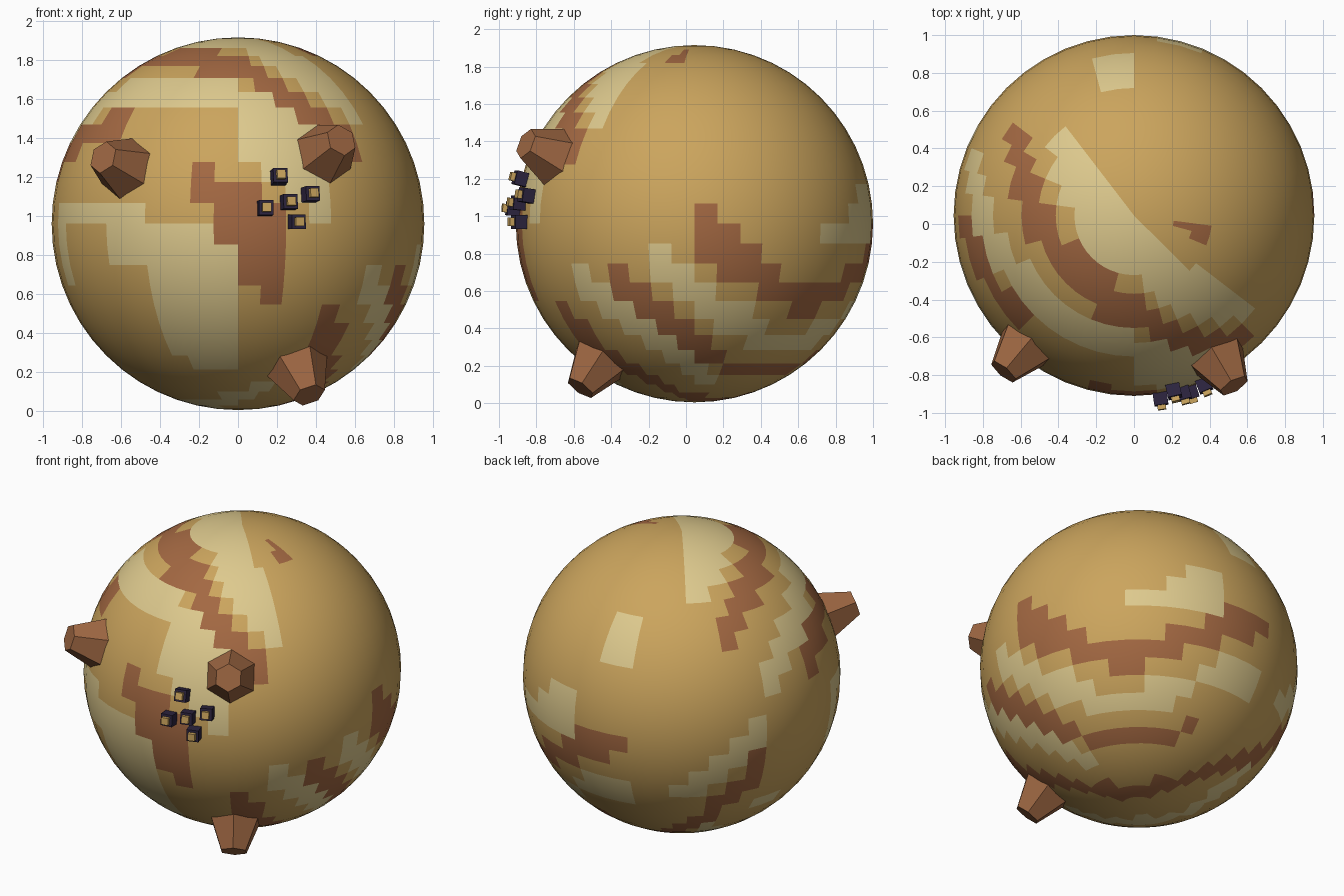
import bpy, bmesh, math
from mathutils import Vector

cube = bpy.data.objects.get("Cube")
if cube:
    bpy.data.objects.remove(cube, do_unlink=True)

RADIUS, SEGMENTS, RINGS = 0.955, 48, 28
CENTRE = Vector((0, 0.045, 0.96))


def material(name, colour):
    mat = bpy.data.materials.new(name)
    mat.use_nodes = True
    mat.diffuse_color = (*colour, 1)
    mat.node_tree.nodes["Principled BSDF"].inputs["Base Color"].default_value = (*colour, 1)
    return mat


tan = material("tan", (0.60, 0.375, 0.11))
cream = material("cream", (0.73, 0.59, 0.27))
brown = material("brown", (0.37, 0.14, 0.055))
rock = material("rock_brown", (0.34, 0.135, 0.055))
navy = material("dark_purple", (0.026, 0.018, 0.05))
TAN, CREAM, BROWN = range(3)

# Painted bands: (column, lower ring edge, upper ring edge), interpolated between points.
# Columns run from the front towards +x, rings count from the equator.
paint = {}


def band(colour, *points):
    for (c0, low0, high0), (c1, low1, high1) in zip(points, points[1:]):
        for column in range(c0, c1):
            t = (column + 0.5 - c0) / (c1 - c0)
            low, high = low0 + (low1 - low0) * t, high0 + (high1 - high0) * t
            for ring in range(-RINGS // 2, RINGS // 2):
                if low <= ring + 0.5 <= high:
                    paint[column % SEGMENTS, ring] = colour


# Upper bands
band(CREAM, (-19, 8, 14), (-16, 9, 14), (-13, 10.5, 14), (-8, 11, 14), (-2, 11, 14),
     (1, 10.5, 14), (3, 8.5, 14), (6, 5.5, 14))
band(CREAM, (6, 5, 10), (7, 5, 10))
band(BROWN, (-17, 5, 6.5), (-14, 7.3, 9.3), (-10, 8.5, 10.3), (-5, 9, 11), (0, 8, 10),
     (3, 5.5, 8), (6, 2, 4.5))
band(CREAM, (-15, 2, 4), (-12, 4, 6), (-8, 6, 8), (-4, 6, 8), (0, 5.5, 7.5))
band(CREAM, (0, 3, 7), (1, 3, 7), (2, 1.5, 6), (3, 0, 5), (4, 0, 4))
band(BROWN, (-12, 2, 4), (-9, 3.3, 5), (-6, 4.6, 6.2))
band(CREAM, (-24, 4, 7), (-23, 4, 7), (-22, 5, 7))
band(BROWN, (9, 10, 11), (10, 10, 11), (11, 11, 12))

# Front patches
band(BROWN, (-2, 1, 3), (-1, 1, 3))
band(BROWN, (-1, -1, 2), (0, -2, 2), (1, -3, 1), (2, -4, 0))
band(CREAM, (-10, 0, 1), (-4, 0, 1))
band(CREAM, (-10, -3, 1), (-9, -3, 1))
band(CREAM, (-6, -2, 0), (-4, -2, 0))
band(CREAM, (-4, -7, 0), (-3, -7, 0), (-2, -8, 0), (-1, -8, -1), (0, -7, -2))

# Side and back bands
band(CREAM, (18, -1, 0), (20, -1, 0), (21, -1, 2), (22, -1, 2), (23, 0, 1))
band(BROWN, (12, -1, 1), (14, -3, -1), (16, -4.3, -2.5), (18, -5, -3), (20, -4.3, -2.5),
     (22, -3, -1.5), (24, -2, 0), (26, -1, 0))
band(CREAM, (10, -3, -1), (12, -4.5, -2.5), (14, -6, -4), (16, -7, -5.5), (18, -7, -6),
     (20, -7, -5.3), (22, -5.5, -4.3), (24, -4.5, -3), (26, -4.5, -3.4))
band(BROWN, (8, -3, -2), (9, -4.5, -2), (11, -6.5, -4.5), (13, -8, -6.5), (15, -9, -8),
     (21, -9, -8), (23, -8.2, -7.2))
band(CREAM, (6, -3.3, -2), (7, -5, -2.6), (9, -6.5, -5), (11, -8.5, -7), (14, -10.5, -9))
band(CREAM, (28, -4, -3), (30, -3.5, -1.5), (31, -2.5, -0.5), (33, -0.5, 1))

# Lower bands
band(BROWN, (4, -6.5, -4), (5, -7, -4.5), (7, -9.5, -7.5), (9, -12, -10), (12, -13, -11.3),
     (18, -13.5, -12), (24, -12.5, -11), (26, -12, -10), (28, -9.8, -7.5), (30, -7.5, -5),
     (32, -4.5, -2), (33, -3, -1))
band(CREAM, (30, -10, -7), (32, -10.5, -9), (36, -12, -10.5), (42, -13, -11.5),
     (48, -11.5, -10), (51, -10, -9))
band(CREAM, (33, -6.5, -5), (35, -6, -5))


def finish(name, bm, materials, location, rotation=None):
    mesh = bpy.data.meshes.new(name)
    bm.to_mesh(mesh)
    bm.free()
    for mat in materials:
        mesh.materials.append(mat)
    obj = bpy.data.objects.new(name, mesh)
    bpy.context.collection.objects.link(obj)
    obj.location = location
    if rotation:
        obj.rotation_euler = rotation.to_euler()
    return obj


# Round body, each cell coloured from the bands
bm = bmesh.new()
bmesh.ops.create_uvsphere(bm, u_segments=SEGMENTS, v_segments=RINGS, radius=RADIUS)
for face in bm.faces:
    face.smooth = True
    p = face.calc_center_median()
    column = math.floor(math.atan2(p.x, -p.y) / math.tau * SEGMENTS) % SEGMENTS
    ring = math.floor(math.asin(p.z / p.length) / math.pi * RINGS)
    face.material_index = paint.get((column, ring), TAN)
finish("round_body", bm, (tan, cream, brown), CENTRE)

# Three six-sided rocky stubs
INNER, OUTER = 0.87, 1.13
for name, direction in (("right_stub", (-0.61, -0.73, 0.30)),
                        ("left_stub", (0.47, -0.80, 0.38)),
                        ("lower_stub", (0.32, -0.535, -0.77))):
    axis = Vector(direction).normalized()
    bm = bmesh.new()
    bmesh.ops.create_cone(bm, cap_ends=True, segments=6, radius1=0.19, radius2=0.085,
                          depth=OUTER - INNER)
    finish(name, bm, [rock], CENTRE + axis * (INNER + OUTER) / 2, axis.to_track_quat("Z", "Y"))


# Cluster of small dark cubes with tan tips
def box(bm, size, height, z):
    verts = bmesh.ops.create_cube(bm, size=1)["verts"]
    bmesh.ops.scale(bm, vec=(size, size, height), verts=verts)
    bmesh.ops.translate(bm, vec=(0, 0, z), verts=verts)
    return {face for vert in verts for face in vert.link_faces}


for i, (x, z) in enumerate(((0.14, 0.08), (0.26, 0.11), (0.21, 0.24), (0.37, 0.15), (0.30, 0.01))):
    reach = 0.98
    axis = Vector((x, -math.sqrt(reach ** 2 - x * x - z * z), z)).normalized()
    bm = bmesh.new()
    box(bm, 0.075, 0.075, 0)
    for face in box(bm, 0.045, 0.03, 0.047):
        face.material_index = 1
    finish(f"small_cube_{i + 1}", bm, (navy, tan), CENTRE + axis * reach,
           axis.to_track_quat("Z", "Y"))
